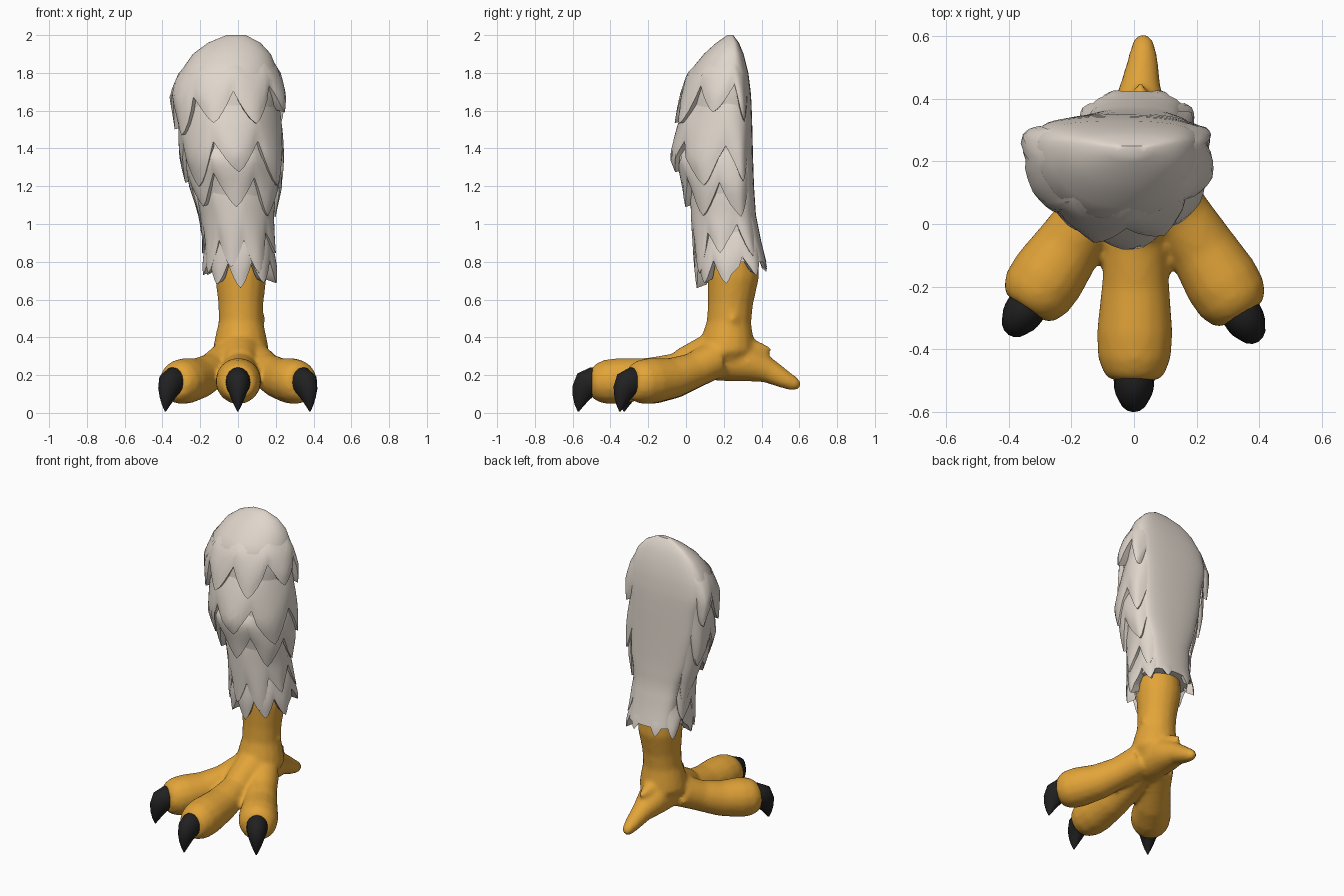
import bpy, math, random
from mathutils import Vector

if "Cube" in bpy.data.objects:
    bpy.data.objects.remove(bpy.data.objects["Cube"])
random.seed(11)


def material(name, rgb):
    m = bpy.data.materials.new(name)
    m.use_nodes = True
    m.diffuse_color = (*rgb, 1)
    m.node_tree.nodes["Principled BSDF"].inputs["Base Color"].default_value = (*rgb, 1)
    return m


FEATHER = material("feather grey", (0.74, 0.67, 0.60))
SKIN = material("skin orange", (0.76, 0.37, 0.04))
CLAW = material("claw black", (0.015, 0.015, 0.015))


def make(name, verts, faces, mat):
    mesh = bpy.data.meshes.new(name)
    mesh.from_pydata(verts, [], faces)
    mesh.materials.append(mat)
    obj = bpy.data.objects.new(name, mesh)
    bpy.context.collection.objects.link(obj)
    bpy.ops.object.select_all(action='DESELECT')
    obj.select_set(True)
    bpy.context.view_layer.objects.active = obj
    bpy.ops.object.shade_smooth_by_angle(angle=math.radians(50))
    return obj


def grid_faces(rows, cols, wrap=True):
    faces = []
    for r in range(rows - 1):
        for c in range(cols if wrap else cols - 1):
            d = (c + 1) % cols
            a, b = r * cols, (r + 1) * cols
            faces.append((a + c, a + d, b + d, b + c))
    return faces


# Feathered thigh outline: height, right edge, left edge, front, back
OUTLINE = [
    (0.60, -.16, .19, .08, .43), (0.78, -.18, .20, .05, .43), (0.90, -.18, .19, .04, .40),
    (1.05, -.20, .19, .02, .37), (1.20, -.26, .23, -.01, .36), (1.35, -.30, .24, -.07, .355),
    (1.55, -.33, .24, -.05, .35), (1.68, -.36, .25, -.03, .345), (1.80, -.325, .23, .00, .33),
    (1.90, -.245, .18, .09, .305), (1.96, -.16, .12, .16, .28), (2.0, -.06, .04, .22, .25),
]


def front_weight(angle):
    t = min(1, max(0, (2.5 - abs(angle)) / 0.7))
    return t * t * (3 - 2 * t)


def surface(angle, z, lift=0.0):
    z = min(max(z, OUTLINE[0][0]), 2.0)
    for low, high in zip(OUTLINE, OUTLINE[1:]):
        if z <= high[0]:
            break
    t = (z - low[0]) / (high[0] - low[0])
    xr, xl, yf, yb = (a + (b - a) * t for a, b in zip(low[1:], high[1:]))
    cx, half = (xl + xr) / 2, (xl - xr) / 2
    share = 0.5 + 0.22 * min(1, max(0, (z - 0.8) / 0.6))
    cy = yf + (yb - yf) * share
    s, c = math.sin(angle), math.cos(angle)
    k = 1 + lift / 0.25
    if c > 0:
        y = -(cy - yf) * c
    else:
        y = (yb - cy) * abs(c) ** 0.6
        s = math.copysign(abs(s) ** 0.85, s)
    return (cx + half * s * k, cy + y * k, z)


# Smooth core of the thigh
SEG = 48
levels = [0.8 + i * 0.05 for i in range(23)] + [1.93, 1.96, 1.985, 2.0]
verts = []
for z in levels:
    for i in range(SEG):
        a = -math.pi + math.tau * i / SEG
        fade = min(1, (2.0 - z) / 0.4)
        verts.append(surface(a, z, -0.03 * front_weight(a) * fade))
faces = grid_faces(len(levels), SEG)
faces += [tuple(reversed(range(SEG))), tuple(range(len(verts) - SEG, len(verts)))]
make("thigh_core", verts, faces, FEATHER)


# Overlapping rows of pointed feathers
def feather_row(name, top, tip, depth, count, span, shift=0.0, rise=0.0, back=0.0, vary=0.075):
    per, rows = 8, 8
    cols = count * per + 1
    tips = [tip + random.uniform(-vary, vary) for _ in range(count)]
    grid = [[] for _ in range(rows + 1)]
    for i in range(cols):
        n = min(i // per, count - 1)
        f = (i - n * per) / per
        a = -span + 2 * span * i / (cols - 1) + shift
        w = back + (1 - back) * front_weight(a)
        edge = abs(2 * f - 1)
        # Ease each feather's edge towards the mean height shared with its neighbour
        other = tips[(n + (1 if f > 0.5 else -1)) % count]
        base = tips[n] + (other - tips[n]) / 2 * edge ** 3
        hem = base + depth * edge ** 1.4 + rise * abs(a) / math.pi
        for r in range(rows):
            t = r / (rows - 1)
            lift = (-0.04 + (0.058 - 0.026 * edge * t) * math.sin(t * math.pi / 2)) * w
            grid[r].append(surface(a, top + (hem - top) * t, lift - 0.004 * (1 - w)))
        grid[rows].append(surface(a, hem + 0.02, -0.05 * w - 0.01))
    verts = [p for row in reversed(grid) for p in row]
    make(name, verts, grid_faces(rows + 1, cols, wrap=False), FEATHER)


feather_row("feather_row_hem", 0.98, 0.66, 0.12, 9, math.pi, rise=0.1, back=0.4, vary=0.03)
feather_row("feather_row_lower", 1.20, 0.80, 0.16, 6, 2.3, 0.15)
feather_row("feather_row_middle", 1.42, 1.02, 0.18, 5, 2.25)
feather_row("feather_row_upper", 1.68, 1.27, 0.20, 5, 2.3, 0.1)
feather_row("feather_row_top", 1.94, 1.54, 0.17, 6, 2.3, 0.1)


# Round tube along a path of (x, y, z, radius), bending in one upright plane
def tube(path, seg=16, flat=1.0):
    pts = [Vector(p[:3]) for p in path]
    run = pts[-1] - pts[0]
    run.z = 0
    side = run.normalized().cross(Vector((0, 0, 1))) if run.length > 0.04 else Vector((1, 0, 0))
    verts = []
    for i, p in enumerate(pts):
        d = pts[min(i + 1, len(pts) - 1)] - pts[max(i - 1, 0)]
        up = side.cross(d).normalized()
        for k in range(seg):
            a = math.tau * k / seg
            verts.append(p + (side * math.cos(a) * flat + up * math.sin(a)) * path[i][3])
    faces = [tuple(reversed(f)) for f in grid_faces(len(pts), seg)]
    faces += [tuple(range(seg)), tuple(reversed(range(len(verts) - seg, len(verts))))]
    return verts, faces


# Front toes: root and end in plan
TOES = {
    "middle": ((0.01, 0.12), (0.0, -0.50)),
    "left": ((0.08, 0.15), (0.345, -0.29)),
    "right": ((-0.06, 0.15), (-0.345, -0.27)),
}
TOE_SHAPE = [(0, .28, .10), (.25, .225, .095), (.5, .185, .108), (.75, .17, .122),
             (.88, .163, .118), (.96, .16, .10), (1, .16, .078)]

# Foot: shank, toes, hind toe and spurs blended into one skin
parts = [
    tube([(.015, .25, .90, .13), (.015, .25, .72, .137), (.015, .235, .58, .12),
          (.015, .228, .48, .118), (.015, .222, .40, .137), (.015, .215, .33, .15),
          (.015, .22, .24, .09)]),
    tube([(.012, .14, .27, .10), (.015, .24, .275, .108), (.015, .34, .262, .098),
          (.02, .44, .222, .066), (.028, .52, .178, .05), (.03, .58, .15, .036),
          (.03, .605, .14, .015)]),
    tube([(.02, .33, .34, .06), (.02, .40, .335, .036), (.02, .45, .335, .012)]),
    tube([(.08, .24, .52, .05), (.12, .25, .50, .03), (.14, .25, .48, .012)]),
    tube([(.01, .24, .36, .12), (.01, .10, .30, .105), (.01, -.02, .25, .09)]),
]
for root, end in TOES.values():
    parts.append(tube([(root[0] + (end[0] - root[0]) * t, root[1] + (end[1] - root[1]) * t, z, r)
                       for t, z, r in TOE_SHAPE]))
verts, faces = [], []
for v, f in parts:
    faces += [tuple(i + len(verts) for i in face) for face in f]
    verts += v
foot = make("foot", verts, faces, SKIN)
remesh = foot.modifiers.new("Blend", 'REMESH')
remesh.mode = 'VOXEL'
remesh.voxel_size = 0.014
remesh.use_smooth_shade = True
soften = foot.modifiers.new("Soften", 'SMOOTH')
soften.factor = 0.5
soften.iterations = 7

# Hooked claws: distance past the toe end, height, radius
CLAW_SHAPE = [(-.05, .165, .07), (-.01, .163, .08), (.025, .15, .077), (.045, .115, .062),
              (.058, .075, .043), (.066, .04, .024), (.07, .008, .004)]
for name, (root, end) in TOES.items():
    d = (Vector(end) - Vector(root)).normalized()
    v, f = tube([(end[0] + d.x * s, end[1] + d.y * s, z, r) for s, z, r in CLAW_SHAPE], flat=0.82)
    make(name + "_claw", v, f, CLAW)
